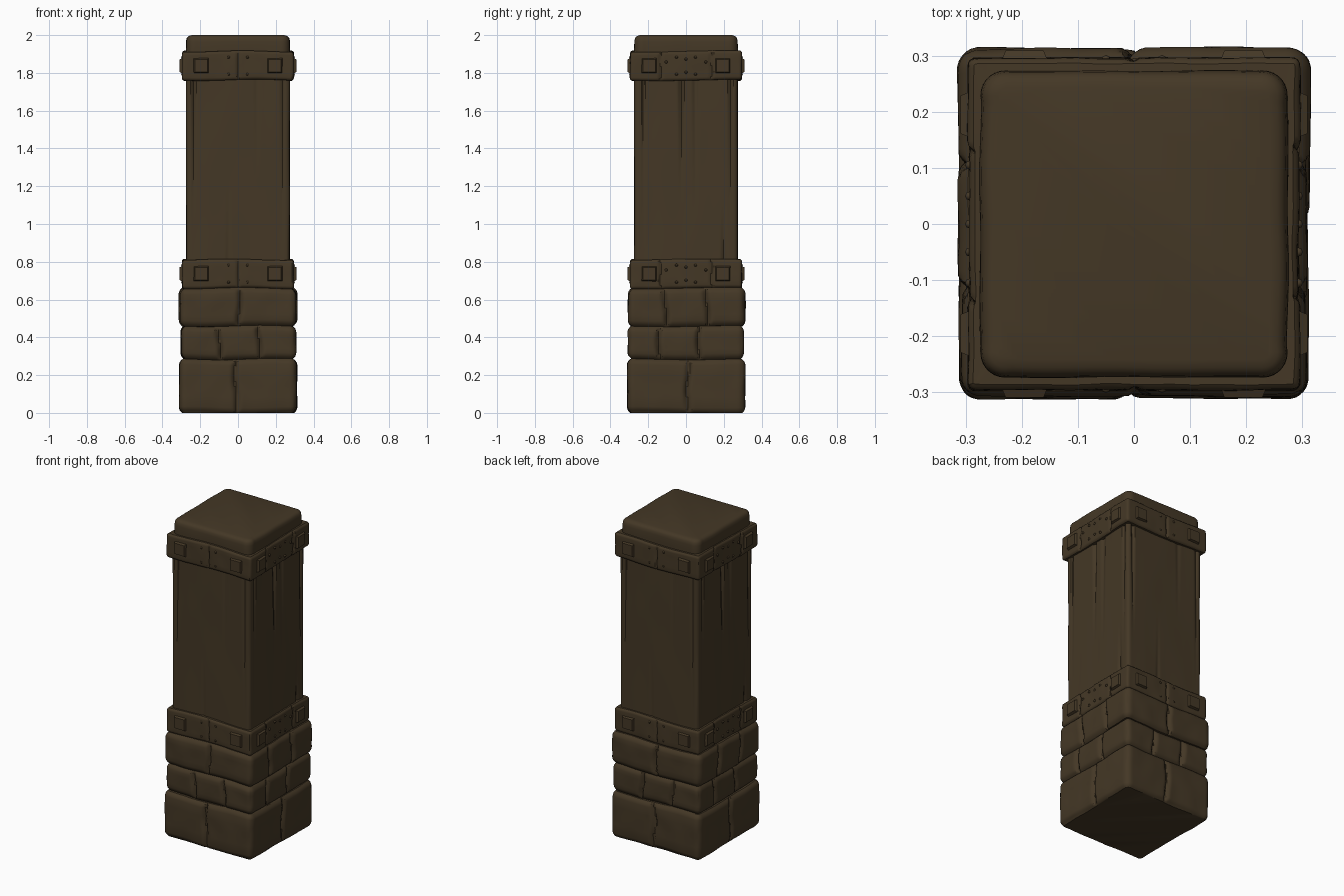
import bpy, bmesh, math, random
from mathutils import Vector, Matrix, noise

if "Cube" in bpy.data.objects:
    bpy.data.objects.remove(bpy.data.objects["Cube"])

random.seed(4)
brown = bpy.data.materials.new("dark brown")
brown.diffuse_color = (0.058, 0.039, 0.019, 1)
brown.use_nodes = True
brown.node_tree.nodes["Principled BSDF"].inputs["Base Color"].default_value = brown.diffuse_color


def finish(bm, name, angle=35):
    bmesh.ops.recalc_face_normals(bm, faces=bm.faces[:])
    me = bpy.data.meshes.new(name)
    bm.to_mesh(me)
    bm.free()
    ob = bpy.data.objects.new(name, me)
    bpy.context.collection.objects.link(ob)
    me.materials.append(brown)
    bpy.ops.object.select_all(action='DESELECT')
    ob.select_set(True)
    bpy.context.view_layer.objects.active = ob
    bpy.ops.object.shade_smooth_by_angle(angle=math.radians(angle))
    return ob


def side_rot(k):
    # sides: 0 front, 1 right, 2 back, 3 left
    return Matrix.Rotation(k * math.pi / 2, 3, 'Z')


def skin(name, rings, half, r, inset, n=48, wob=0.0, fill=(False, False)):
    """Loft a rounded square through rings (z, extra inset), carved by inset(k, t, z)."""
    bm = bmesh.new()
    loops = []
    for z, extra in rings:
        loop = []
        for k in range(4):
            for i in range(n):
                t = -half + 2 * half * i / n
                p = Vector((t, -half, 0))
                m = half - r
                c = Vector((max(-m, min(m, t)), -m, 0))
                d = (p - c).normalized()
                q = side_rot(k) @ (c + d * (r - extra - inset(k, t, z)))
                w = wob * math.sin(11 * q.x + 7 * q.y + 5 * z) if z > 0.001 else 0
                loop.append(bm.verts.new((q.x, q.y, z + w)))
        loops.append(loop)
    for a, b in zip(loops, loops[1:]):
        for i in range(len(a)):
            j = (i + 1) % len(a)
            bm.faces.new((a[i], a[j], b[j], b[i]))
    if fill[0]:
        bm.faces.new(loops[0])
    if fill[1]:
        bm.faces.new(loops[-1])
    return finish(bm, name)


def groove(d, depth, width):
    return depth * (1 - min(abs(d) / width, 1)) ** 2


# Stone courses: (bottom, top, outward shift, joints on front/back, joints on sides)
courses = [(0.0, 0.285, 0.004, (-0.012,), (0.01,)),
           (0.285, 0.46, -0.006, (-0.10, 0.11), (-0.14, 0.07)),
           (0.46, 0.66, 0.0, (0.005,), (-0.11, 0.11))]
bulge = {}


def stone_shape(c):
    z0, z1, shift, fj, sj = courses[c]

    def f(k, t, z):
        joints = (fj, sj)[k % 2]
        wig = 0.008 * math.sin(z * 24 + k * 2)
        idx = sum(t > j + wig for j in joints)
        # corner stones share their bulge with the neighbouring side
        key = (c, k) if idx == 0 else (c, (k + 1) % 4) if idx == len(joints) else (c, k, 'mid')
        if key not in bulge:
            bulge[key] = random.uniform(-0.005, 0.005)
        v = max(groove(t - j - wig, 0.024, 0.026) for j in joints)
        v = max(v, groove(min(z - z0, z1 - z), 0.02, 0.032))
        return v - shift - bulge[key] + 0.004 * noise.noise((t * 9, z * 9, k % 2 * 5 + c))
    return f


steps = (0.0, 0.004, 0.01, 0.018, 0.03)
shapes = [stone_shape(c) for c in range(3)]
rings = []
for z0, z1, *_ in courses:
    rings += [(z0 + s, 0) for s in steps]
    rings += [(z0 + (z1 - z0) * f, 0) for f in (0.3, 0.4, 0.5, 0.6, 0.7)]
    rings += [(z1 - s - (0.0005 if s == 0 else 0), 0) for s in reversed(steps)]
rings.append((0.664, 0.06))


def base_inset(k, t, z):
    c = 0 if z < 0.285 else 1 if z < 0.46 else 2
    return shapes[c](k, t, z)


skin("stone_base", rings, 0.310, 0.035, base_inset, n=60, wob=0.004, fill=(True, False))


# Shaft with tapering cracks: (position, half width, depth, from top?, length)
cracks = [[(-0.235, 0.014, 0.014, True, 0.75), (0.235, 0.012, 0.010, True, 0.9),
           (-0.05, 0.016, 0.006, False, 0.45), (0.10, 0.02, 0.005, True, 0.5)],
          [(-0.025, 0.018, 0.018, True, 0.65), (0.05, 0.020, 0.012, True, 0.7),
           (-0.225, 0.012, 0.012, True, 0.9), (0.235, 0.014, 0.013, True, 0.8),
           (0.20, 0.018, 0.012, False, 0.35)]]


def shaft_inset(k, t, z):
    v = 0.003 * noise.noise((t * 7, z * 2, k % 2 * 4))
    for pos, w, depth, top, length in cracks[k % 2]:
        s = 1 - ((1.78 - z) if top else (z - 0.78)) / length
        if s > 0:
            v += depth * s * max(0, 1 - abs(t - pos) / (w * (0.5 + s * 0.5)))
    return v


skin("wooden_shaft", [(0.78 + i / 24, 0) for i in range(25)], 0.274, 0.022, shaft_inset, n=72)


# Metal bands, split into plates: two on front/back, three on the sides
def band(name, z0, z1):
    def f(k, t, z):
        joints = ((0.0,), (-0.135, 0.135))[k % 2]
        v = max(groove(t - j - 0.004 * math.sin(z * 60), 0.013, 0.012) for j in joints)
        mid = 0.003 if k % 2 and abs(t) < 0.135 else 0
        edge = groove(min(z - z0, z1 - z), 0.010, 0.014)
        return max(v, edge) + mid + 0.003 * noise.noise((t * 12, z * 12, k))
    zs = [0, 0.004, 0.009, 0.016, 0.04, 0.075]
    h = z1 - z0
    levels = [(z0, 0.045)] + [(z0 + s, 0) for s in zs] + \
             [(z1 - s, 0) for s in reversed(zs[:5])] + [(z1, 0.045)]
    skin(name, levels, 0.296, 0.014, f, n=64, wob=0.004)


band("lower_band", 0.66, 0.812)
band("upper_band", 1.762, 1.914)


# Square studs and small rivets on every side of both bands
def bumps(name, zc):
    bm = bmesh.new()
    for k in range(4):
        rot = side_rot(k).to_4x4()
        for x in (-0.195, 0.195):
            geo = bmesh.ops.create_cone(bm, cap_ends=True, segments=4, radius1=0.062,
                                        radius2=0.048, depth=0.024)
            m = rot @ Matrix.Translation((x, -0.297, zc)) @ Matrix.Rotation(math.pi / 2, 4, 'X') \
                @ Matrix.Rotation(math.pi / 4, 4, 'Z')
            bmesh.ops.transform(bm, matrix=m, verts=geo['verts'])
        spots = [(-0.05, 0.045), (0.05, 0.045), (-0.05, -0.045), (0.05, -0.045)]
        if k % 2:
            spots += [(-0.105, 0.02), (0.105, 0.02), (0, 0.035), (0.0, -0.035)]
        for x, z in spots:
            m = rot @ Matrix.Translation((x, -0.293, zc + z))
            bmesh.ops.create_uvsphere(bm, u_segments=8, v_segments=6, radius=0.008, matrix=m)
    finish(bm, name)


bumps("lower_studs", 0.737)
bumps("upper_studs", 1.838)


# Rounded cap block
def cap_inset(k, t, z):
    return 0.004 * noise.noise((t * 6, z * 3, k % 2 * 3)) if abs(t) < 0.22 else 0


skin("cap_block", [(1.88, 0), (1.93, 0), (1.965, 0.001), (1.982, 0.004), (1.991, 0.010),
                   (1.996, 0.018), (2.0, 0.032)],
     0.274, 0.045, cap_inset, n=48, fill=(False, True))
